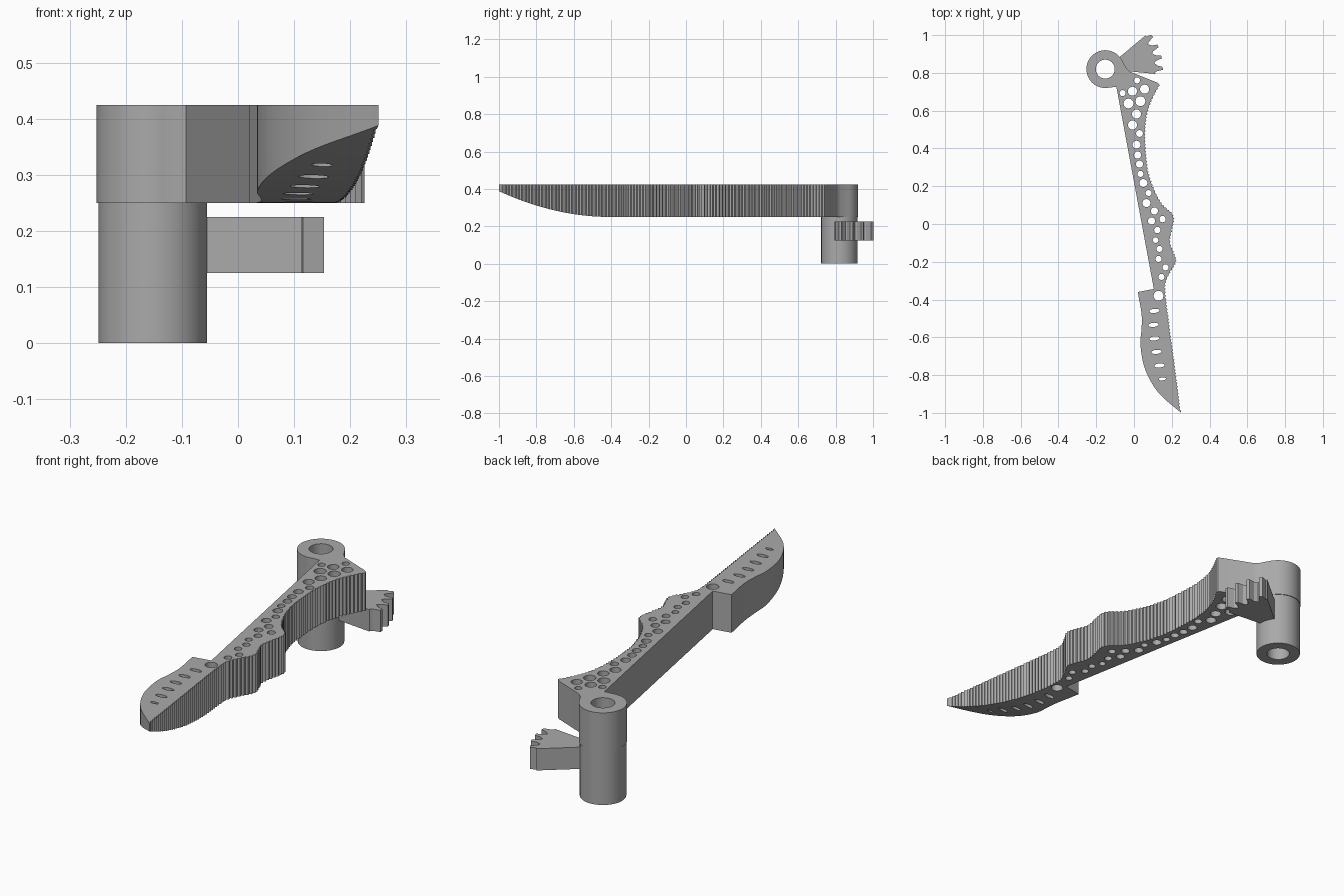
import bpy, bmesh, math
from mathutils import Vector

if "Cube" in bpy.data.objects:
    bpy.data.objects.remove(bpy.data.objects["Cube"])

grey = bpy.data.materials.new("plain grey")
grey.use_nodes = True
colour = (0.4, 0.4, 0.4, 1)
grey.diffuse_color = colour
grey.node_tree.nodes["Principled BSDF"].inputs["Base Color"].default_value = colour

HUB = Vector((-0.152, 0.82))
ARM_BOTTOM, ARM_TOP = 0.25, 0.425


def polar(radius, degrees, centre=HUB):
    a = math.radians(degrees)
    return centre + Vector((math.cos(a), math.sin(a))) * radius


def ellipse(centre, rx, ry, tilt=0, sides=32):
    c, s = math.cos(tilt), math.sin(tilt)
    points = []
    for i in range(sides):
        a = math.tau * i / sides
        u, v = rx * math.cos(a), ry * math.sin(a)
        points.append(Vector(centre) + Vector((u * c - v * s, u * s + v * c)))
    return points


def smooth_path(points, steps=12):
    """Catmull-Rom curve through the points."""
    p = [Vector(q) for q in points]
    p = [p[0] * 2 - p[1]] + p + [p[-1] * 2 - p[-2]]
    path = []
    for a, b, c, d in zip(p, p[1:], p[2:], p[3:]):
        for i in range(steps):
            t = i / steps
            path.append(b + (c - a) * t / 2 + (a * 2 - b * 5 + c * 4 - d) * t**2 / 2
                        + (b * 3 - a - c * 3 + d) * t**3 / 2)
    return path + [p[-2]]


def serrate(path, pitch, depth):
    """Even steps along the path, every second one pushed inward."""
    result, travelled, target = [], 0, 0
    for a, b in zip(path, path[1:]):
        length = (b - a).length
        while target <= travelled + length:
            way = (b - a).normalized()
            point = a + way * (target - travelled)
            if len(result) % 2:
                point += Vector((way.y, -way.x)) * depth
            result.append(point)
            target += pitch
        travelled += length
    return result


def extrude_outline(name, loops, bottom, top, shape=None):
    """Plate from an outer loop and hole loops; shape may edit the mesh."""
    curve = bpy.data.curves.new(name, "CURVE")
    curve.dimensions, curve.fill_mode = "2D", "BOTH"
    curve.extrude = (top - bottom) / 2
    for loop in loops:
        spline = curve.splines.new("POLY")
        spline.points.add(len(loop) - 1)
        for point, co in zip(spline.points, loop):
            point.co = (co.x, co.y, 0, 1)
        spline.use_cyclic_u = True
    source = bpy.data.objects.new(name + " outline", curve)
    bpy.context.collection.objects.link(source)
    graph = bpy.context.evaluated_depsgraph_get()
    mesh = bpy.data.meshes.new_from_object(source.evaluated_get(graph))
    bpy.data.objects.remove(source)

    bm = bmesh.new()
    bm.from_mesh(mesh)
    bmesh.ops.remove_doubles(bm, verts=bm.verts, dist=0.00002)
    bmesh.ops.translate(bm, verts=bm.verts, vec=(0, 0, (top + bottom) / 2))
    if shape:
        shape(bm)
    bmesh.ops.recalc_face_normals(bm, faces=bm.faces)
    bm.to_mesh(mesh)
    bm.free()
    mesh.materials.clear()
    mesh.materials.append(grey)
    obj = bpy.data.objects.new(name, mesh)
    bpy.context.collection.objects.link(obj)
    bpy.ops.object.select_all(action="DESELECT")
    obj.select_set(True)
    bpy.context.view_layer.objects.active = obj
    bpy.ops.object.shade_smooth_by_angle(angle=math.radians(25))
    return obj


# Arm outline: hub ring, straight back, curved blade, serrated edge
wavy_edge = [(.135, .73), (.098, .66), (.071, .58), (.061, .476), (.066, .37),
             (.077, .28), (.108, .185), (.151, .106), (.198, .063), (.214, .026),
             (.204, -.026), (.193, -.095), (.209, -.143), (.225, -.196),
             (.198, -.249), (.177, -.29), (.167, -.344), (.188, -.53),
             (.22, -.767), (.248, -.99)]
blade_back = [(.25, -1), (.145, -.91), (.087, -.83), (.05, -.74), (.034, -.635),
              (.04, -.556), (.04, -.476), (.02, -.36)]
outline = [polar(0.1, a) for a in range(30, 286, 5)][::-1]
outline += [Vector(p) for p in ((-.04, .825), (-.02, .806), (.12, .75), (.133, .741))]
outline += serrate(smooth_path(wavy_edge), 0.009, 0.007)
outline += smooth_path(blade_back, 6)
outline += [Vector((.105, -.344)), Vector((-.093, .725))]

# Round holes along the arm: x, y, radius
round_holes = [
    (-.06, .693, .016), (-.008, .703, .024), (.056, .714, .024), (.016, .76, .016),
    (-.029, .638, .026), (.034, .65, .026), (.013, .582, .024), (-.008, .524, .024),
    (.029, .479, .018), (.013, .42, .021), (.019, .365, .019), (.029, .317, .019),
    (.034, .265, .016), (.05, .217, .021), (.077, .164, .016), (.066, .111, .021),
    (.108, .069, .019), (.093, .016, .019), (.151, .026, .017), (.124, -.032, .017),
    (.114, -.085, .015), (.135, -.132, .016), (.13, -.185, .016), (.167, -.23, .016),
    (.145, -.28, .016), (.13, -.38, .026)]
# Slots along the blade
slots = [(.108, -.46), (.103, -.534), (.108, -.606), (.119, -.677), (.135, -.749)]

holes = [ellipse(HUB, 0.05, 0.05, sides=48)]
holes += [ellipse((x, y), r, r) for x, y, r in round_holes]
holes += [ellipse(p, 0.027, 0.011, 0.1) for p in slots]
holes.append(ellipse((.15, -.82), 0.019, 0.008, 0.1))


def curve_blade_underside(bm):
    start, end = -0.4, -1
    cuts = 16
    for i in range(cuts):
        y = start + (end - start) * i / cuts
        geom = bm.verts[:] + bm.edges[:] + bm.faces[:]
        bmesh.ops.bisect_plane(bm, geom=geom, plane_co=(0, y, 0), plane_no=(0, 1, 0))
    for v in bm.verts:
        if v.co.y < start and v.co.z < ARM_BOTTOM + 0.01:
            v.co.z += 0.138 * ((start - v.co.y) / (start - end)) ** 2


extrude_outline("arm_and_blade", [outline] + holes, ARM_BOTTOM, ARM_TOP,
                curve_blade_underside)

# Lower pivot tube
extrude_outline("pivot_tube", [ellipse(HUB, 0.097, 0.097, sides=64),
                               ellipse(HUB, 0.05, 0.05, sides=48)], 0, ARM_BOTTOM)

# Gear sector with four teeth, rooted in the tube wall
sector = [polar(0.08, -5), polar(0.08, 15), polar(0.08, 40), polar(0.278, 40)]
for tooth in range(4):
    middle = 35.1 - 11.5 * tooth
    sector += [polar(r, middle + offset) for r, offset in
               ((0.275, 3.4), (0.304, 1.6), (0.305, -1.2), (0.27, -3.2), (0.262, -5))]
sector.append(polar(0.267, -5.5))
extrude_outline("gear_sector", [sector], 0.125, 0.225)
